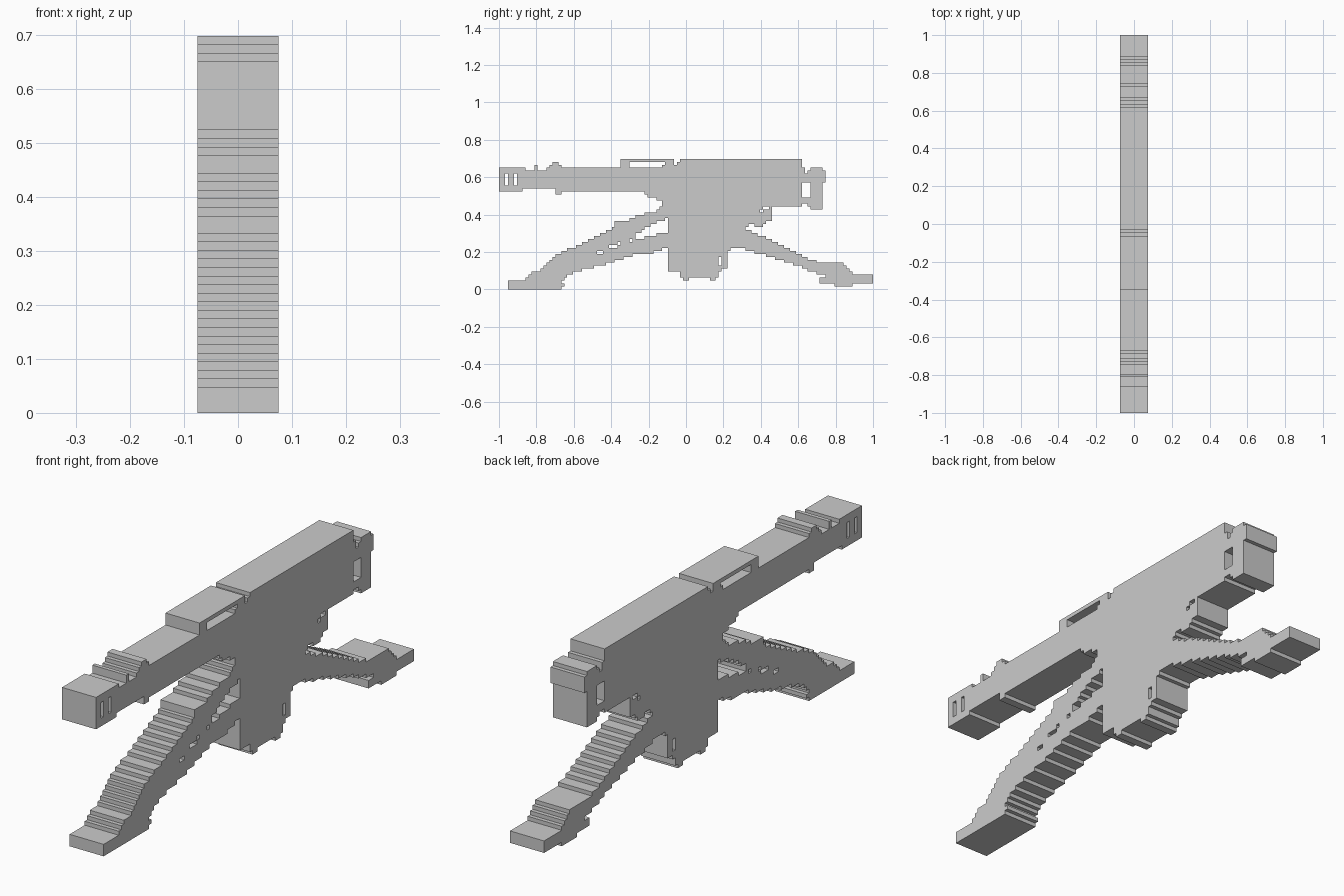
import bpy, bmesh

if "Cube" in bpy.data.objects:
    bpy.data.objects.remove(bpy.data.objects["Cube"])

# The model is a flat stepped silhouette: part outlines are snapped to a square grid
# (126 cells along y, 44 along z) and given a constant thickness in x.
C = 2 / 126
NY, NZ, HX = 126, 44, 0.075


def rect(a, b, c, d):
    return {(i, k) for i in range(a, c) for k in range(b, d)}


def rects(*boxes):
    return set().union(*(rect(*b) for b in boxes))


def poly(pts):
    """Grid cells whose centre lies inside the outline."""
    cells = set()
    for i in range(NY):
        for k in range(NZ):
            y, z, inside = i + 0.5, k + 0.5, False
            for (y0, z0), (y1, z1) in zip(pts, pts[1:] + pts[:1]):
                if (z0 > z) != (z1 > z) and y < y0 + (z - z0) * (y1 - y0) / (z1 - z0):
                    inside = not inside
            if inside:
                cells.add((i, k))
    return cells


parts = {}

# Receiver with lower housing
parts["receiver"] = rects((61, 28, 102, 44), (57, 28, 61, 42), (60, 42, 61, 43),
                          (57, 7, 77, 28), (57, 6, 75, 7), (61, 4, 74, 6),
                          (62, 3, 64, 4), (71, 3, 73, 4)) - rect(74, 8, 75, 11)

# Barrel with stepped underside, muzzle slots and front sight
parts["barrel"] = rects((0, 33, 8, 41), (8, 34, 9, 41), (9, 34, 21, 40), (21, 33, 57, 41),
                        (49, 32, 57, 33), (50, 31, 57, 32), (53, 30, 57, 31), (55, 28, 57, 30)
                        ) - rects((2, 35, 3, 39), (5, 35, 6, 39))
parts["front_sight"] = rects((12, 40, 13, 42), (16, 40, 21, 41), (17, 41, 21, 42),
                             (18, 42, 20, 43), (19, 32, 21, 34))

# Open carry handle on top
parts["top_handle"] = (rect(41, 41, 59, 44) - rect(44, 41, 56, 43)) | rect(55, 41, 56, 42)

# Rear block with opening
parts["rear_block"] = rects((102, 29, 109, 39), (104, 28, 109, 29), (105, 27, 109, 28),
                            (102, 39, 103, 41), (104, 39, 110, 40), (105, 40, 109, 41),
                            (108, 36, 110, 39)) - rect(102, 31, 105, 36)

# Grip under the receiver
parts["grip"] = rects((77, 21, 89, 28), (89, 22, 90, 28), (90, 23, 92, 28)
                      ) - rects((89, 27, 91, 28), (88, 26, 89, 27), (84, 21, 86, 22))

# Rear leg
parts["rear_leg"] = poly([(77, 21), (83, 21), (84, 19.7), (88.5, 18), (94.6, 15), (101.3, 11.8),
                          (108, 9), (115, 9), (117, 7.5), (119, 5.3), (126, 5), (126, 2),
                          (119, 2), (119, 1), (113, 1), (113, 2), (108, 2), (108, 4), (110, 4.4),
                          (108, 5.2), (101, 7.7), (94.6, 10), (88, 12), (83, 13.5), (79, 14), (77, 13)])

# Front leg: double strut with tapering gap
leg = poly([(3, 0), (3, 3), (9, 3), (10, 4.3), (12, 6), (15, 6.7), (16, 8.5), (18, 11),
            (23, 13.5), (29, 15.8), (34, 18.5), (38.4, 20.6), (39.4, 22.6), (44, 23.6),
            (47.5, 25), (52.5, 26.3), (55, 28), (57, 28), (57, 14), (52.5, 12.5), (47.5, 12.2),
            (40.7, 10), (34, 8), (27.3, 6.4), (23, 5), (21.2, 2.4), (22, 1.4), (20, 0)])
gap = poly([(57, 24), (53, 22.5), (46, 18.5), (46, 16.5), (51, 18), (57, 19.5)])
parts["front_leg"] = leg - gap - rects((44, 16, 45, 17), (40, 15, 41, 16), (37, 14, 40, 15),
                                       (33, 12, 35, 13))

solid = set().union(*parts.values())
used = set()


def build(name, cells):
    """Extrude cells across x, with walls only where the silhouette ends."""
    bm = bmesh.new()
    verts = {}

    def v(x, i, k):
        if (x, i, k) not in verts:
            verts[x, i, k] = bm.verts.new((x * HX, i * C - 1, k * C))
        return verts[x, i, k]

    for i, k in sorted(cells):
        ring = [(i, k), (i + 1, k), (i + 1, k + 1), (i, k + 1)]
        bm.faces.new([v(1, *p) for p in ring])
        bm.faces.new([v(-1, *p) for p in reversed(ring)])
        for n, (di, dk) in enumerate([(0, -1), (1, 0), (0, 1), (-1, 0)]):
            if (i + di, k + dk) not in solid:
                a, b = ring[n], ring[(n + 1) % 4]
                bm.faces.new([v(1, *b), v(1, *a), v(-1, *a), v(-1, *b)])
    bmesh.ops.dissolve_limit(bm, angle_limit=0.01, verts=bm.verts, edges=bm.edges)
    me = bpy.data.meshes.new(name)
    bm.to_mesh(me)
    bm.free()
    bpy.context.collection.objects.link(bpy.data.objects.new(name, me))


for name, cells in parts.items():
    build(name, cells - used)
    used |= cells
